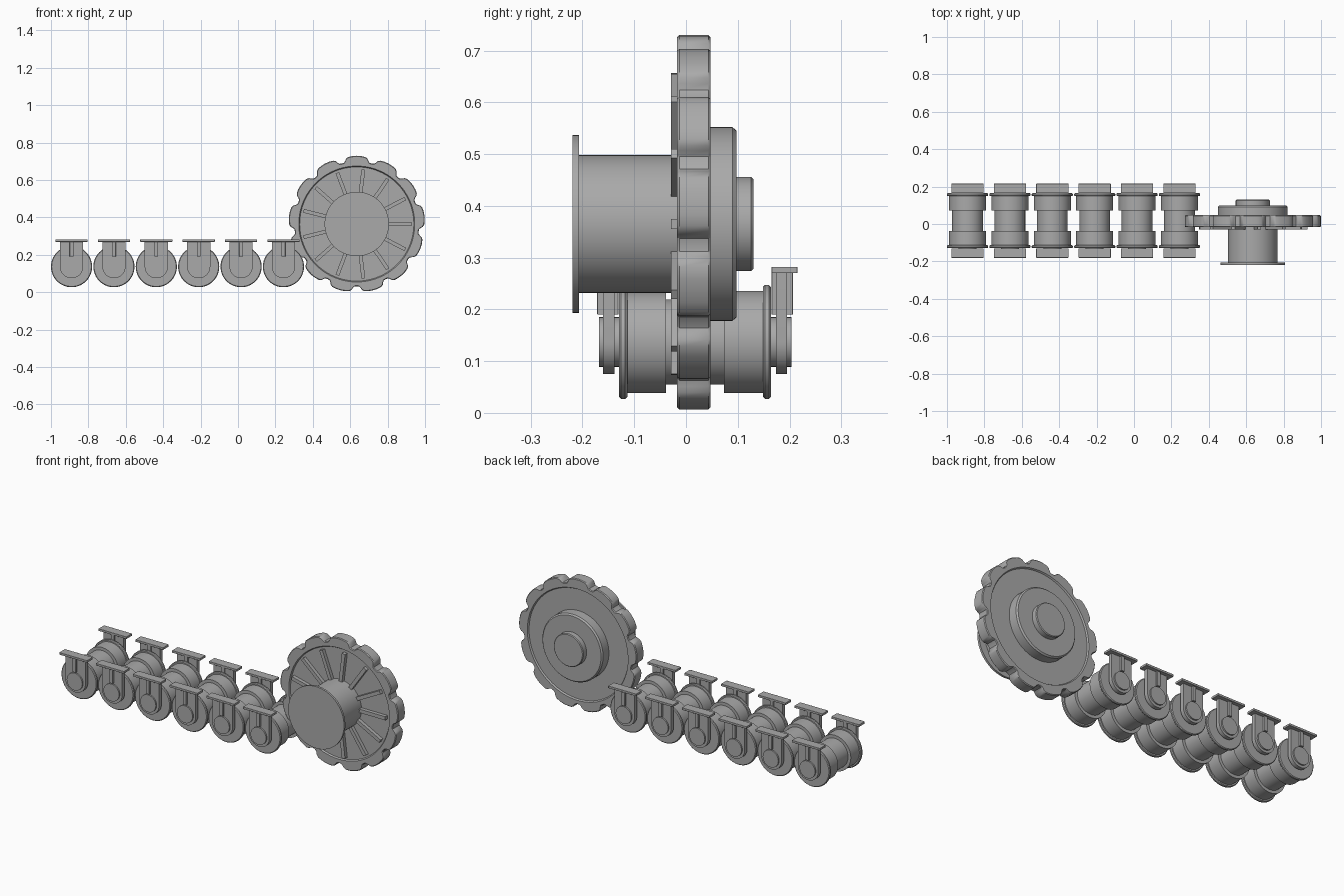
import bpy, bmesh
from math import sin, cos, pi, radians
from mathutils import Matrix

cube = bpy.data.objects.get("Cube")
if cube:
    bpy.data.objects.remove(cube, do_unlink=True)

GREY = (0.4, 0.4, 0.4, 1.0)
metal = bpy.data.materials.new("grey_metal")
metal.use_nodes = True
metal.diffuse_color = GREY
metal.node_tree.nodes["Principled BSDF"].inputs["Base Color"].default_value = GREY


def finish(name, bm, bevel=0):
    """Turn a bmesh into a smooth shaded object."""
    bmesh.ops.recalc_face_normals(bm, faces=bm.faces)
    mesh = bpy.data.meshes.new(name)
    bm.to_mesh(mesh)
    bm.free()
    mesh.materials.append(metal)
    obj = bpy.data.objects.new(name, mesh)
    bpy.context.collection.objects.link(obj)
    if bevel:
        mod = obj.modifiers.new("Bevel", 'BEVEL')
        mod.width = bevel
        mod.segments = 2
        mod.limit_method = 'ANGLE'
    bpy.ops.object.select_all(action='DESELECT')
    obj.select_set(True)
    bpy.context.view_layer.objects.active = obj
    bpy.ops.object.shade_smooth_by_angle(angle=radians(30))
    return obj


def skin(bm, loops):
    """Bridge rings of points in order and cap both ends."""
    rings = [[bm.verts.new(p) for p in loop] for loop in loops]
    n = len(rings[0])
    for a, b in zip(rings, rings[1:]):
        for i in range(n):
            j = (i + 1) % n
            bm.faces.new((a[i], a[j], b[j], b[i]))
    bm.faces.new(rings[0])
    bm.faces.new(rings[-1])


def lathe(name, x, z, profile, sides=64):
    """Turn a profile of (radius, y) about an axis along y."""
    bm = bmesh.new()
    turns = [2 * pi * i / sides for i in range(sides)]
    skin(bm, [[(x + r * cos(t), y, z + r * sin(t)) for t in turns] for r, y in profile])
    return finish(name, bm)


def add_box(bm, low, high, turn=Matrix()):
    size = [b - a for a, b in zip(low, high)]
    mid = [(a + b) / 2 for a, b in zip(low, high)]
    matrix = turn @ Matrix.Translation(mid) @ Matrix.Diagonal((*size, 1))
    bmesh.ops.create_cube(bm, size=1, matrix=matrix)


# Drive sprocket: toothed rim with a recessed web on both faces
CX, CZ, TEETH = 0.635, 0.365, 13
STEP = 2 * pi / TEETH
TOOTH = [(0, 0.333), (2.2, 0.335), (3.6, 0.344), (4.6, 0.354), (6.5, 0.361),
         (10, 0.364), (13.85, 0.365)]
half = [(radians(a), r) for a, r in TOOTH]
period = half + [(STEP - a, r) for a, r in reversed(half[1:-1])]
outline = [(-pi / 2 + k * STEP + a, r) for k in range(TEETH) for a, r in period]


def rim(y, inset=0.0, radius=None):
    return [(CX + (radius or r - inset) * cos(a), y, CZ + (radius or r - inset) * sin(a))
            for a, r in outline]


bm = bmesh.new()
skin(bm, [rim(-0.009, radius=0.1), rim(-0.009, radius=0.305), rim(-0.017, radius=0.31),
          rim(-0.017, 0.004), rim(-0.013), rim(0.043), rim(0.047, 0.004),
          rim(0.047, radius=0.31), rim(0.039, radius=0.305), rim(0.039, radius=0.1)])
finish("sprocket_wheel", bm)

# Radial ribs on the front of the web
bm = bmesh.new()
for k in range(TEETH):
    turn = Matrix.Translation((CX, 0, CZ)) @ Matrix.Rotation(-k * STEP, 4, 'Y')
    add_box(bm, (0.125, -0.029, -0.01), (0.293, -0.005, 0.01), turn)
finish("sprocket_ribs", bm)

# Hub drum with end flange, and stepped rear hub
lathe("sprocket_hub", CX, CZ, [(0.172, -0.219), (0.172, -0.207), (0.133, -0.207), (0.133, 0.0)])
lathe("sprocket_rear_hub", CX, CZ,
      [(0.187, 0.03), (0.187, 0.09), (0.18, 0.098), (0.091, 0.098), (0.091, 0.126), (0.087, 0.13)])

# Row of rollers, each hung between two brackets
MID, RZ = 0.0175, 0.137
side_profile = [(0.082, 0.056), (0.099, 0.056), (0.099, 0.131), (0.106, 0.131),
                (0.11, 0.135), (0.11, 0.143), (0.106, 0.147)]
roller_profile = ([(r, MID - d) for r, d in reversed(side_profile)]
                  + [(r, MID + d) for r, d in side_profile])
for n in range(6):
    x = -0.89 + n * 0.2266
    lathe(f"roller_{n + 1}", x, RZ, roller_profile)
    for side, label in ((-1, "front"), (1, "back")):
        def depth(d):
            return MID + side * d

        # Axle with caps on both sides of the bracket
        lathe(f"{label}_axle_{n + 1}", x, RZ, [(0.048, depth(0.14)), (0.048, depth(0.186))], 40)

        # U-shaped hanger plate
        bm = bmesh.new()
        arc = [pi + pi * i / 24 for i in range(25)]
        shape = [(x + 0.062 * cos(a), RZ + 0.062 * sin(a)) for a in arc]
        shape += [(x + 0.062, 0.272), (x - 0.062, 0.272)]
        skin(bm, [[(px, depth(d), pz) for px, pz in shape] for d in (0.156, 0.178)])
        finish(f"{label}_hanger_{n + 1}", bm)

        # Mounting plate and stiffening rib
        bm = bmesh.new()
        ys = sorted((depth(0.148), depth(0.198)))
        add_box(bm, (x - 0.086, ys[0], 0.27), (x + 0.086, ys[1], 0.282))
        ys = sorted((depth(0.148), depth(0.189)))
        add_box(bm, (x - 0.01, ys[0], 0.19), (x + 0.01, ys[1], 0.272))
        finish(f"{label}_mount_{n + 1}", bm, 0.001)
